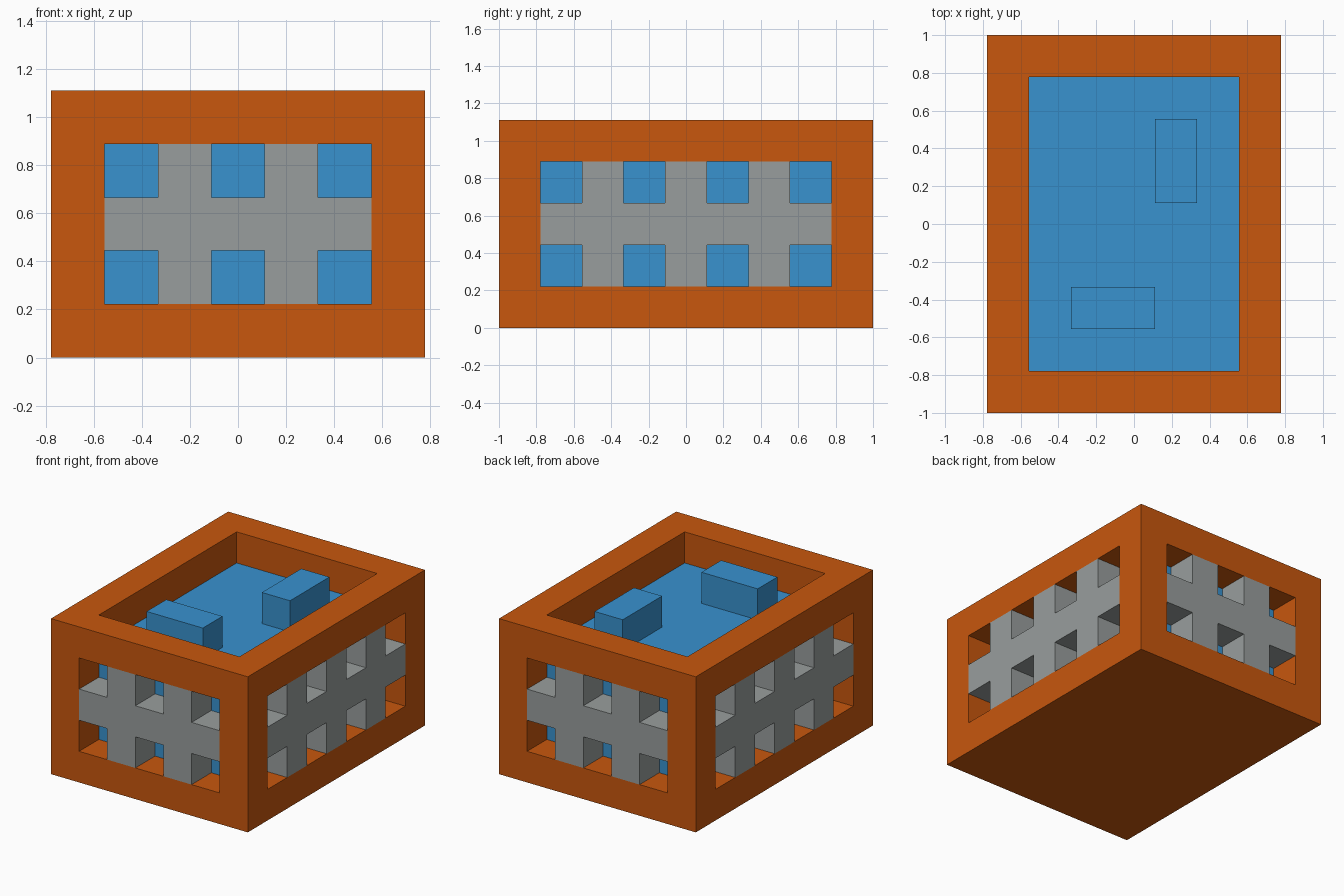
import bpy
import bmesh
from itertools import product
from mathutils import Vector

NX, NY, NZ = 7, 9, 5      # size in blocks
U = 2 / NY                # edge length of one block

cube = bpy.data.objects.get("Cube")
if cube:
    bpy.data.objects.remove(cube, do_unlink=True)


def make_material(name, srgb):
    lin = [((c / 255 + 0.055) / 1.055) ** 2.4 if c > 10 else c / 3295 for c in srgb]
    mat = bpy.data.materials.new(name)
    mat.use_nodes = True
    mat.diffuse_color = (*lin, 1)
    mat.node_tree.nodes["Principled BSDF"].inputs["Base Color"].default_value = (*lin, 1)
    return mat


def block_part(name, mat, cells):
    """Join unit blocks into one closed mesh, keeping only the outer faces."""
    cells = set(cells)
    bm = bmesh.new()
    verts = {}

    def corner(p):
        if p not in verts:
            verts[p] = bm.verts.new(((p[0] - NX / 2) * U, (p[1] - NY / 2) * U, p[2] * U))
        return verts[p]

    for cell, axis, side in product(sorted(cells), range(3), (0, 1)):
        neighbour = list(cell)
        neighbour[axis] += 2 * side - 1
        if tuple(neighbour) in cells:
            continue
        a, b = (axis + 1) % 3, (axis + 2) % 3
        ring = []
        for da, db in ((0, 0), (1, 0), (1, 1), (0, 1)):
            p = list(cell)
            p[axis] += side
            p[a] += da
            p[b] += db
            ring.append(corner(tuple(p)))
        bm.faces.new(ring if side else ring[::-1])
    mesh = bpy.data.meshes.new(name)
    bm.to_mesh(mesh)
    bm.free()
    mesh.materials.append(mat)
    obj = bpy.data.objects.new(name, mesh)
    bpy.context.collection.objects.link(obj)
    return obj


orange = make_material("burnt_orange", (200, 87, 13))
grey = make_material("stone_grey", (153, 158, 157))
blue = make_material("water_blue", (56, 146, 207))

# Frame: floor slab, corner posts and top rim
frame = []
for x, y, z in product(range(NX), range(NY), range(NZ)):
    on_x, on_y = x in (0, NX - 1), y in (0, NY - 1)
    if z == 0 or (on_x and on_y) or (z == NZ - 1 and (on_x or on_y)):
        frame.append((x, y, z))
block_part("frame", orange, frame)


# Lattice panels: a middle rail crossed by evenly spaced uprights
def lattice(length):
    return [(i, z) for i in range(1, length - 1) for z in range(1, NZ - 1)
            if z == 2 or i % 2 == 0]


for name, y in (("front_lattice", 0), ("back_lattice", NY - 1)):
    block_part(name, grey, [(i, y, z) for i, z in lattice(NX)])
for name, x in (("right_lattice", 0), ("left_lattice", NX - 1)):
    block_part(name, grey, [(x, i, z) for i, z in lattice(NY)])

# Solid core filling the frame, with two raised bars on top
core = list(product(range(1, NX - 1), range(1, NY - 1), range(1, NZ - 1)))
bars = [(2, 2, 4), (3, 2, 4), (4, 5, 4), (4, 6, 4)]
block_part("core_with_bars", blue, core + bars)
